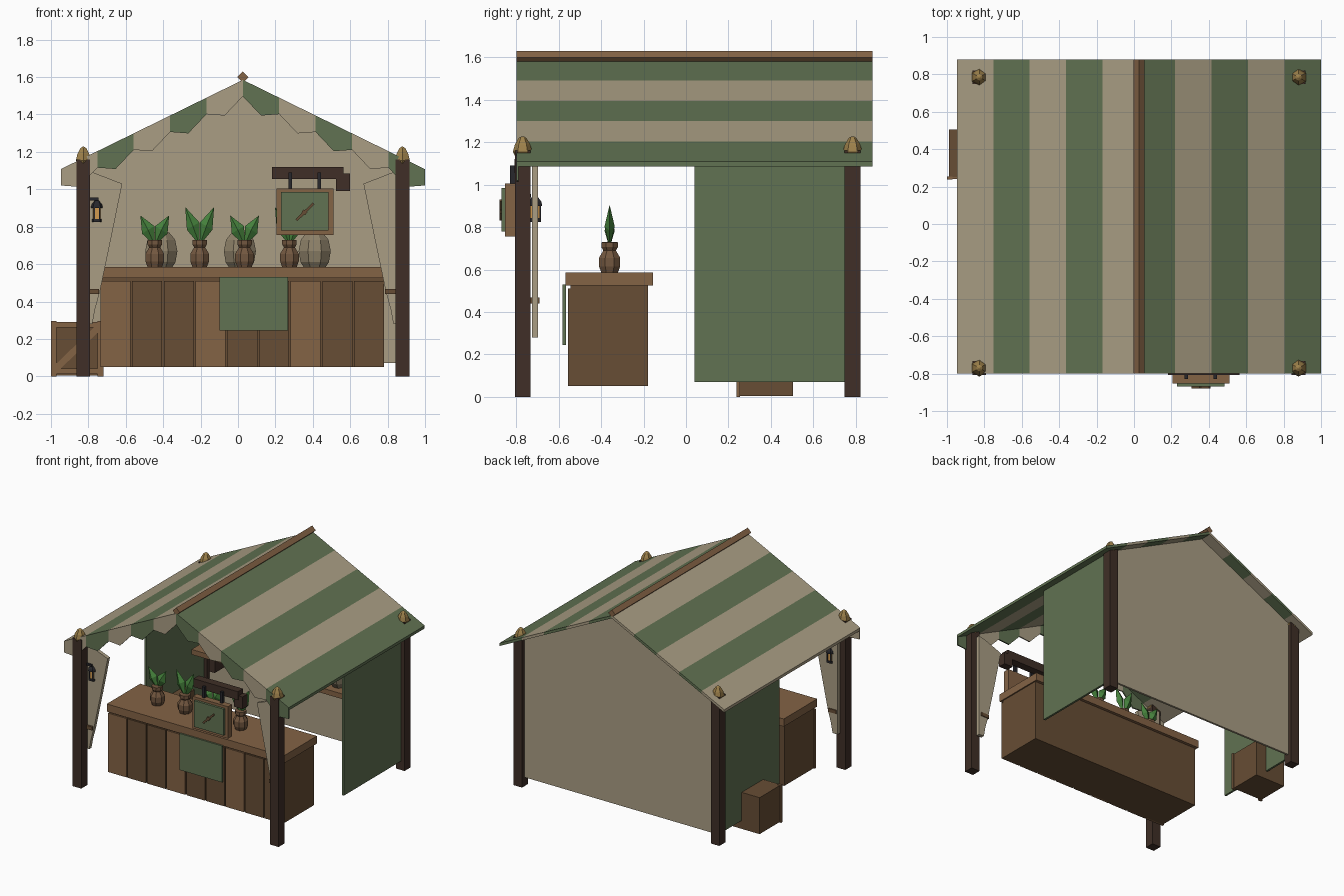
import bpy, bmesh, math
from mathutils import Matrix

if "Cube" in bpy.data.objects:
    bpy.data.objects.remove(bpy.data.objects["Cube"])

CX = 0.026          # stall centre line (the crate pushes it off x = 0)
RIDGE, SLOPE = 1.585, 0.49


def mat(name, r, g, b):
    m = bpy.data.materials.new(name)
    m.diffuse_color = (r, g, b, 1)
    m.use_nodes = True
    m.node_tree.nodes["Principled BSDF"].inputs["Base Color"].default_value = m.diffuse_color
    return m


CANVAS = mat("canvas", .40, .34, .23)
GREEN = mat("green_cloth", .12, .17, .085)
WOOD = mat("wood", .23, .125, .06)
PLANK = mat("plank_wood", .135, .075, .035)
DARK = mat("dark_wood", .05, .028, .02)
BRASS = mat("brass", .34, .22, .07)
LEAF = mat("leaf", .06, .22, .045)
CLAY = mat("clay", .17, .095, .05)
JAR = mat("jar_glaze", .27, .22, .14)
IRON = mat("iron", .02, .02, .025)
GLOW = mat("lamp_glow", .65, .33, .08)


def make(name, verts, faces, m):
    me = bpy.data.meshes.new(name)
    me.from_pydata(verts, [], faces)
    bm = bmesh.new()
    bm.from_mesh(me)
    bmesh.ops.recalc_face_normals(bm, faces=bm.faces)
    bm.to_mesh(me)
    bm.free()
    me.materials.append(m)
    ob = bpy.data.objects.new(name, me)
    bpy.context.collection.objects.link(ob)
    return ob


def prism(name, pts, y0, y1, m):
    """Extrude an x-z outline along y."""
    n = len(pts)
    v = [(x, y, z) for y in (y0, y1) for x, z in pts]
    f = [tuple(range(n)), tuple(range(n, 2 * n))]
    f += [(i, (i + 1) % n, n + (i + 1) % n, n + i) for i in range(n)]
    return make(name, v, f, m)


def box(name, x0, x1, y0, y1, z0, z1, m):
    return prism(name, [(x0, z0), (x1, z0), (x1, z1), (x0, z1)], y0, y1, m)


def bar(name, a, b, w, y0, y1, m):
    """Slanted flat bar between two x-z points."""
    dx, dz = b[0] - a[0], b[1] - a[1]
    k = w / 2 / math.hypot(dx, dz)
    nx, nz = -dz * k, dx * k
    return prism(name, [(a[0] - nx, a[1] - nz), (b[0] - nx, b[1] - nz),
                        (b[0] + nx, b[1] + nz), (a[0] + nx, a[1] + nz)], y0, y1, m)


def lathe(name, prof, n, loc, m, turn=0.0):
    """Faceted turned shape from (radius, height) pairs."""
    v, f = [], []
    for r, z in prof:
        for i in range(n):
            a = turn + 2 * math.pi * i / n
            v.append((loc[0] + r * math.cos(a), loc[1] + r * math.sin(a), loc[2] + z))
    for j in range(len(prof) - 1):
        for i in range(n):
            k = (i + 1) % n
            f.append((j * n + i, j * n + k, (j + 1) * n + k, (j + 1) * n + i))
    f += [tuple(range(n)), tuple(range(len(v) - n, len(v)))]
    return make(name, v, f, m)


def roof_z(d):
    return RIDGE - SLOPE * d


# striped roof with scalloped front valance
W = 0.1945
for side, label in ((-1, "left"), (1, "right")):
    for i in range(5):
        green = (i % 2 == 0) == (side == 1)
        m = GREEN if green else CANVAS
        a, b = i * W, (i + 1) * W
        c = (a + b) / 2
        xs = lambda d: CX + side * d
        prism(f"roof_stripe_{label}_{i}",
              [(xs(a), roof_z(a)), (xs(b), roof_z(b)),
               (xs(b), roof_z(b) - .022), (xs(a), roof_z(a) - .022)], -.80, .88, m)
        prism(f"valance_{label}_{i}",
              [(xs(a), roof_z(a) - .005), (xs(b), roof_z(b) - .005), (xs(b), roof_z(b) - .088),
               (xs(c), roof_z(c) - .143), (xs(a), roof_z(a) - .088)], -.80, -.79, m)
prism("ridge_pole", [(CX, 1.57), (CX + .03, 1.6), (CX, 1.63), (CX - .03, 1.6)], -.80, .88, WOOD)

# posts, finials, side walls, tied curtains
for side, label in ((-1, "left"), (1, "right")):
    px = CX + side * .853
    for y, end in ((-.77, "front"), (.785, "back")):
        box(f"{end}_{label}_post", px - .037, px + .037, y - .037, y + .037, 0, 1.16, DARK)
        lathe(f"{end}_{label}_finial",
              [(.036, 1.135), (.046, 1.155), (.036, 1.19), (.018, 1.22), (.004, 1.228)],
              6, (px, y, 0), BRASS, math.pi / 6)
    box(f"{label}_side_wall", px - .008, px + .008, .04, .765, .07, 1.15, GREEN)
    s = lambda d: CX + side * d
    prism(f"{label}_curtain",
          [(s(.85), 1.10), (s(.80), 1.09), (s(.645), 1.03), (s(.70), .76), (s(.765), .45),
           (s(.79), .36), (s(.805), .28), (s(.85), .28)], -.725, -.697, CANVAS)
    x0, x1 = sorted((s(.77), s(.83)))
    box(f"{label}_curtain_tie", x0 - .01, x1, -.74, -.69, .44, .468, PLANK)

# back wall reaching into the gable
prism("back_wall", [(CX - .84, .07), (CX + .84, .07), (CX + .84, roof_z(.84) - .015),
                    (CX, RIDGE - .015), (CX - .84, roof_z(.84) - .015)], .777, .793, CANVAS)

# counter with planked front and hanging cloth
box("counter_body", -.725, .78, -.545, -.178, .05, .53, PLANK)
box("counter_top", -.737, .79, -.568, -.155, .525, .585, WOOD)
for i in range(9):
    x = -.735 + i * .1695
    box(f"counter_plank_{i}", x, x + .160, -.557, -.54, .05, .51, WOOD if i % 3 == 0 else PLANK)
box("counter_cloth", -.10, .268, -.581, -.565, .245, .53, GREEN)

# potted plants on the counter
for i, x in enumerate((-.445, -.205, .035, .275)):
    y = -.36
    lathe(f"plant_pot_{i}", [(.042, .585), (.054, .615), (.054, .655), (.032, .69),
                             (.042, .705), (.042, .728), (.03, .73)], 8, (x, y, 0), CLAY, math.pi / 8)
    h = .905 if i % 2 else .86
    for k in (-1, 1):
        p = lambda d, z, q=0: (x + k * d, y + q, z)
        mid = .72 + (h - .72) * .45
        v = [p(0, .70), p(.068, mid - .02), p(.077, h), p(.002, mid + .02),
             p(.036, mid, -.024), p(.036, mid, .024)]
        f = [(j, (j + 1) % 4, c) for c in (4, 5) for j in range(4)]
        make(f"plant_leaf_{i}_{k}", v, f, LEAF)

# back shelf with brackets and round jars
box("back_shelf", CX - .82, CX + .82, .56, .777, .525, .565, WOOD)
for x in (-.66, CX, .71):
    box("shelf_bracket", x - .025, x + .025, .62, .777, .40, .525, DARK)
for i, x in enumerate((-.41, .01, .41)):
    lathe(f"shelf_jar_{i}", [(.05, .565), (.082, .61), (.093, .67), (.08, .73), (.045, .77)],
          8, (x, .665, 0), JAR, math.pi / 8)

# hanging sign
box("sign_beam", .182, .565, -.808, -.745, 1.055, 1.12, DARK)
box("sign_beam_bracket", .525, .60, -.80, -.74, .99, 1.085, DARK)
for x in (.28, .435):
    box("sign_hanger", x - .01, x + .01, -.83, -.805, .99, 1.09, IRON)
box("sign_board", .205, .51, -.852, -.803, .755, 1.005, WOOD)
box("sign_panel", .23, .484, -.87, -.85, .78, .985, GREEN)
bar("sign_emblem", (.312, .835), (.405, .925), .014, -.88, -.868, PLANK)
bar("sign_emblem_head", (.345, .885), (.365, .87), .02, -.88, -.868, PLANK)

# lantern on the left post
L = (-.755, -.712, 0)
lathe("lantern_base", [(.034, .825), (.034, .842)], 6, L, IRON)
lathe("lantern_glass", [(.027, .842), (.027, .90)], 6, L, GLOW)
lathe("lantern_cap", [(.039, .90), (.036, .918), (.014, .945), (.008, .952)], 6, L, IRON)
for i in range(6):
    a = i * math.pi / 3
    x, y = L[0] + .029 * math.cos(a), L[1] + .029 * math.sin(a)
    box("lantern_rib", x - .004, x + .004, y - .004, y + .004, .835, .905, IRON)
box("lantern_hook", -.80, -.745, -.745, -.73, .94, .955, IRON)

# crate with framed, braced front
box("crate_body", -.99, -.73, .25, .505, .005, .29, PLANK)
for x in (-1.0, -.75):
    box("crate_upright", x, x + .03, .237, .255, 0, .295, WOOD)
for z in (.012, .26):
    box("crate_rail", -1.0, -.72, .24, .255, z, z + .03, WOOD)
bar("crate_brace", (-.975, .04), (-.745, .262), .035, .242, .255, WOOD)
